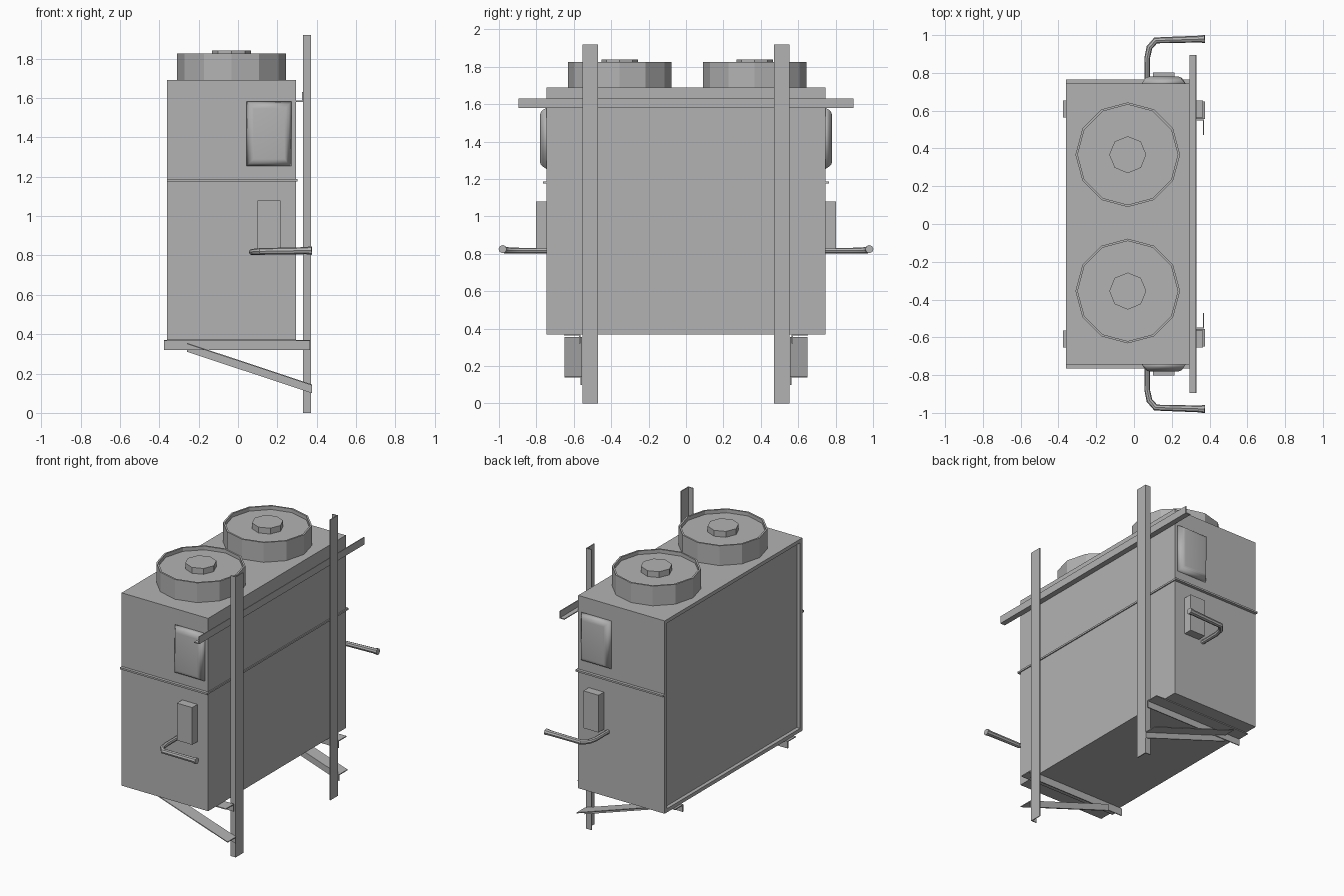
import bpy
import bmesh
import math
from mathutils import Vector

if "Cube" in bpy.data.objects:
    bpy.data.objects.remove(bpy.data.objects["Cube"], do_unlink=True)

GREY = (0.45, 0.45, 0.45, 1)
metal = bpy.data.materials.new("grey metal")
metal.use_nodes = True
metal.diffuse_color = GREY
metal.node_tree.nodes["Principled BSDF"].inputs["Base Color"].default_value = GREY


def finish(name, bm):
    bmesh.ops.recalc_face_normals(bm, faces=bm.faces)
    mesh = bpy.data.meshes.new(name)
    bm.to_mesh(mesh)
    bm.free()
    mesh.materials.append(metal)
    obj = bpy.data.objects.new(name, mesh)
    bpy.context.collection.objects.link(obj)
    return obj


def box_bm(lo, hi):
    bm = bmesh.new()
    bmesh.ops.create_cube(bm, size=1)
    for v in bm.verts:
        v.co = Vector([(a + b) / 2 + c * (b - a) for a, b, c in zip(lo, hi, v.co)])
    return bm


def box(name, lo, hi):
    return finish(name, box_bm(lo, hi))


def face_towards(bm, direction):
    d = Vector(direction)
    bm.normal_update()
    return max(bm.faces, key=lambda f: f.normal.dot(d) + 0.01 * f.calc_center_median().dot(d))


def angle_bar(name, start, end, leg_a, leg_b, t=0.006):
    """Steel angle: an L profile swept from start to end."""
    start, end, a, b = map(Vector, (start, end, leg_a, leg_b))
    ta, tb = a.normalized() * t, b.normalized() * t
    profile = [a * 0, a, a + tb, ta + tb, ta + b, b]
    bm = bmesh.new()
    face = bm.faces.new([bm.verts.new(start + p) for p in profile])
    new = bmesh.ops.extrude_face_region(bm, geom=[face])["geom"]
    bmesh.ops.translate(bm, vec=end - start,
                        verts=[g for g in new if isinstance(g, bmesh.types.BMVert)])
    return finish(name, bm)


# Cabinet with a recessed panel on the side away from the posts
bm = box_bm((-0.36, -0.745, 0.37), (0.295, 0.745, 1.69))
panel = face_towards(bm, (-1, 0, 0))
bmesh.ops.inset_individual(bm, faces=[panel], thickness=0.035)
new = bmesh.ops.extrude_face_region(bm, geom=[panel])["geom"]
bmesh.ops.translate(bm, vec=(0.025, 0, 0),
                    verts=[g for g in new if isinstance(g, bmesh.types.BMVert)])
if panel.is_valid:
    bmesh.ops.delete(bm, geom=[panel], context="FACES")
finish("cabinet", bm)

# Seam trim along the post side
box("seam_trim_side", (0.29, -0.75, 1.175), (0.302, 0.75, 1.187))


# Roof fans: rimmed drum with a raised hub
def fan(name, y):
    bm = bmesh.new()
    bmesh.ops.create_cone(bm, cap_ends=True, segments=12, radius1=0.277,
                          radius2=0.277, depth=0.14)
    bmesh.ops.translate(bm, vec=(-0.033, y, 1.755), verts=bm.verts)
    top = face_towards(bm, (0, 0, 1))
    bmesh.ops.inset_individual(bm, faces=[top], thickness=0.012)
    inner = bmesh.ops.extrude_face_region(bm, geom=[top])["geom"]
    bmesh.ops.translate(bm, vec=(0, 0, -0.025),
                        verts=[g for g in inner if isinstance(g, bmesh.types.BMVert)])
    if top.is_valid:
        bmesh.ops.delete(bm, geom=[top], context="FACES")
    finish(name, bm)
    bm = bmesh.new()
    bmesh.ops.create_cone(bm, cap_ends=True, segments=8, radius1=0.098,
                          radius2=0.098, depth=0.05)
    bmesh.ops.translate(bm, vec=(-0.033, y, 1.815), verts=bm.verts)
    finish(name + "_hub", bm)


fan("front_fan", -0.355)
fan("back_fan", 0.367)


# Pillow shaped cover with softly rounded edges
def cover(name, s):
    bm = box_bm((0.04, min(s * 0.74, s * 0.78), 1.25), (0.275, max(s * 0.74, s * 0.78), 1.585))
    outer = face_towards(bm, (0, s, 0))
    mid = outer.calc_center_median()
    for v in outer.verts:
        v.co.x = mid.x + (v.co.x - mid.x) * 0.8
        v.co.z = mid.z + (v.co.z - mid.z) * 0.85
    bmesh.ops.bevel(bm, geom=list(outer.edges), offset=0.015, segments=3,
                    profile=0.5, affect="EDGES")
    obj = finish(name, bm)
    for p in obj.data.polygons:
        p.use_smooth = True


# Bent tube handle, slightly thicker at its grip end
def handle(name, s):
    path = [(0.07, 0.74, 0.817, 0.7), (0.07, 0.88, 0.817, 0.75), (0.082, 0.935, 0.818, 0.8),
            (0.115, 0.972, 0.82, 0.85), (0.345, 0.979, 0.824, 0.9), (0.375, 0.98, 0.825, 1.1)]
    curve = bpy.data.curves.new(name, "CURVE")
    curve.dimensions = "3D"
    curve.bevel_depth = 0.02
    curve.bevel_resolution = 2
    curve.use_fill_caps = True
    spline = curve.splines.new("POLY")
    spline.points.add(len(path) - 1)
    for point, (x, y, z, r) in zip(spline.points, path):
        point.co = (x, s * y, z, 1)
        point.radius = r
    curve.materials.append(metal)
    obj = bpy.data.objects.new(name, curve)
    bpy.context.collection.objects.link(obj)
    bpy.ops.object.select_all(action="DESELECT")
    obj.select_set(True)
    bpy.context.view_layer.objects.active = obj
    bpy.ops.object.convert(target="MESH")
    bpy.ops.object.shade_smooth_by_angle(angle=math.radians(40))


# Parts repeated at both ends
for end, s in (("front", -1), ("back", 1)):
    cover(end + "_cover", s)
    handle(end + "_handle", s)
    near, far = sorted((s * 0.74, s * 0.803))
    box(end + "_handle_block", (0.1, near, 0.825), (0.215, far, 1.08))
    near, far = sorted((s * 0.74, s * 0.765))
    box(end + "_seam_trim", (-0.36, near, 1.175), (0.302, far, 1.187))

    # Upright post, horizontal arm and diagonal brace
    angle_bar(end + "_post", (0.37, s * 0.553, 0), (0.37, s * 0.553, 1.92),
              (-0.04, 0, 0), (0, -s * 0.082, 0))
    angle_bar(end + "_arm", (-0.375, s * 0.565, 0.37), (0.365, s * 0.565, 0.37),
              (0, 0, -0.05), (0, s * 0.088, 0))
    angle_bar(end + "_brace", (-0.26, s * 0.557, 0.356), (0.375, s * 0.557, 0.145),
              (0, 0, -0.045), (0, s * 0.092, 0))

# Horizontal rail hooked behind the cabinet
angle_bar("top_rail", (0.332, -0.895, 1.58), (0.332, 0.895, 1.58),
          (-0.037, 0, 0), (0, 0, 0.05))
